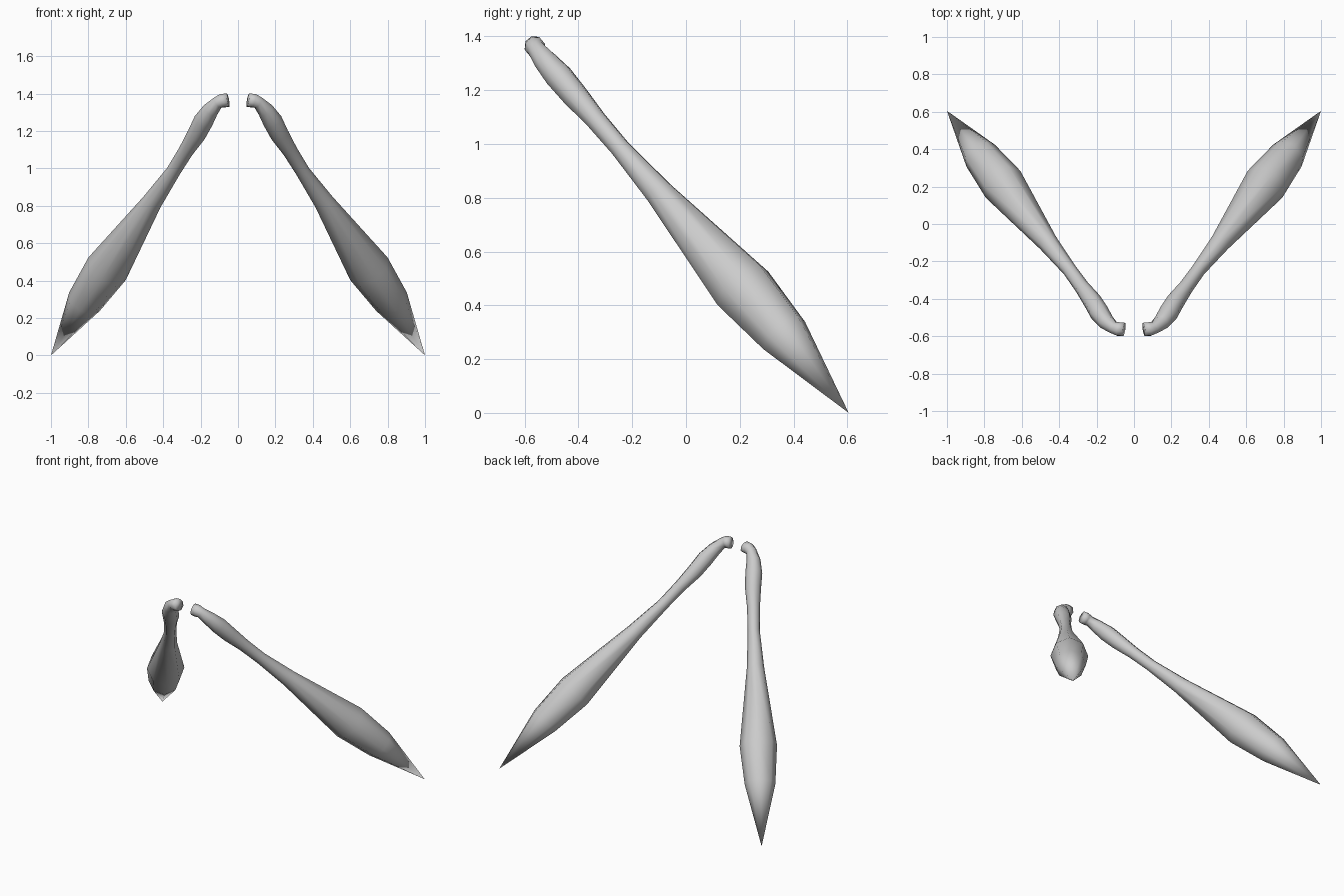
import bpy, bmesh, math
from mathutils import Vector

if "Cube" in bpy.data.objects:
    bpy.data.objects.remove(bpy.data.objects["Cube"])

SIDES = 8
TIP = Vector((1.0, 0.605, 0.0))

# Centre line and radius of each ring, from the pointed end up to the small knob
RINGS = [
    ((0.82, 0.365, 0.288), 0.096),
    ((0.70, 0.212, 0.463), 0.117),
    ((0.46, -0.10, 0.82), 0.054),
    ((0.345, -0.245, 0.985), 0.038),
    ((0.28, -0.335, 1.09), 0.040),
    ((0.222, -0.413, 1.18), 0.050),
    ((0.185, -0.474, 1.253), 0.053),
    ((0.147, -0.525, 1.312), 0.044),
    ((0.108, -0.556, 1.352), 0.034),
    ((0.085, -0.562, 1.361), 0.039),
    ((0.053, -0.564, 1.365), 0.038),
]


def make_limb(name, side):
    bm = bmesh.new()
    pts = [TIP] + [Vector(c) for c, r in RINGS]
    loops = []
    for i, (c, r) in enumerate(RINGS, start=1):
        # Ring perpendicular to the path
        before = (pts[i] - pts[i - 1]).normalized()
        after = (pts[i + 1] - pts[i]).normalized() if i + 1 < len(pts) else Vector((-1, -0.25, 0.25)).normalized()
        t = (before + after).normalized()
        u = (Vector((1, -0.8, 0)) - t * Vector((1, -0.8, 0)).dot(t)).normalized()
        if i >= 9:
            ref = Vector((0.3, -0.8, 0.4))
            u = (ref - t * ref.dot(t)).normalized()
        v = t.cross(u)
        ring = [pts[i] + r * (math.cos(a) * u + math.sin(a) * v)
                for a in (2 * math.pi * k / SIDES for k in range(SIDES))]
        if loops:
            # Line the ring up with the previous one to avoid twist
            prev = [q.co for q in loops[-1]]
            s = min(range(SIDES), key=lambda s: sum(
                (ring[(k + s) % SIDES] - prev[k]).length for k in range(SIDES)))
            ring = [ring[(k + s) % SIDES] for k in range(SIDES)]
        loops.append([bm.verts.new(p) for p in ring])

    # Pointed end, skin and knob cap
    apex = bm.verts.new(TIP)
    for k in range(SIDES):
        n = (k + 1) % SIDES
        bm.faces.new((apex, loops[0][n], loops[0][k]))
        for a, b in zip(loops, loops[1:]):
            bm.faces.new((a[k], a[n], b[n], b[k]))
    bm.faces.new(loops[-1])

    for vert in bm.verts:
        vert.co.x *= side
    bmesh.ops.recalc_face_normals(bm, faces=bm.faces[:])
    for f in bm.faces:
        f.smooth = True
    mesh = bpy.data.meshes.new(name)
    bm.to_mesh(mesh)
    bm.free()
    obj = bpy.data.objects.new(name, mesh)
    bpy.context.collection.objects.link(obj)


make_limb("right_spike", 1)
make_limb("left_spike", -1)
